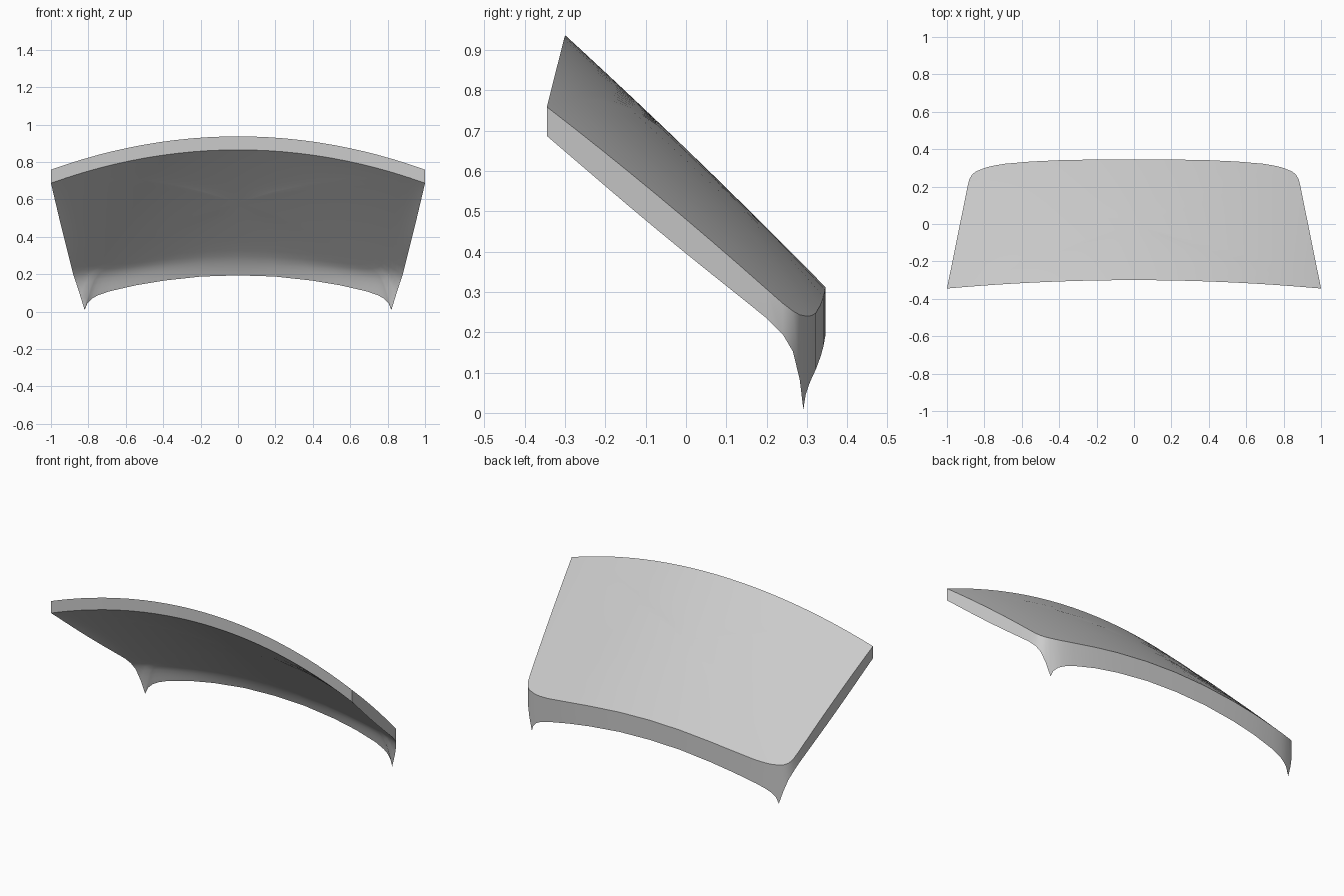
import bpy, bmesh, math

cube = bpy.data.objects.get("Cube")
if cube:
    bpy.data.objects.remove(cube, do_unlink=True)

SKIN = 0.072      # thickness away from the rear lip
LIP_REACH = 0.09  # how far the rear lip blends into the underside


def top_z(x, y):
    """Height of the sloping, crowned upper surface."""
    return 0.655 - 0.964 * y - 0.08 * y * y - (0.202 - 0.05 * y) * x * x


# Half outline as (x, y, wall depth): front edge, side edge, then rear lip
half = []
for i in range(13):
    x = i / 12
    half.append((x, -0.30 - 0.045 * x * x, SKIN))
for i in range(1, 9):
    t = i / 8
    half.append((1 - 0.11 * t, -0.345 + 0.545 * t, SKIN + 0.014 * math.sin(math.pi * t)))
half += [(0.88, 0.24, 0.077), (0.865, 0.265, 0.1), (0.843, 0.282, 0.16),
         (0.82, 0.291, 0.233), (0.805, 0.297, 0.195), (0.78, 0.305, 0.17),
         (0.75, 0.312, 0.155), (0.69, 0.322, 0.14), (0.55, 0.334, 0.128),
         (0.4, 0.341, 0.122), (0.2, 0.345, 0.118), (0, 0.346, 0.118)]
outline = half + [(-x, y, d) for x, y, d in half[-2:0:-1]]


def under_z(x, y, depth, dist):
    """Underside: constant skin that sweeps down into the lip at the rim."""
    t = max(0.0, 1 - dist / LIP_REACH)
    return top_z(x, y) - SKIN - (depth - SKIN) * t ** 2.5


def skin(bm, underside):
    """Concentric rings from the middle to the rim; returns the rim."""
    z = top_z(0, 0) - (SKIN if underside else 0)
    middle = bm.verts.new((0, 0, z))
    last = None
    for s in (0.2, 0.4, 0.6, 0.75, 0.83, 0.88, 0.92, 0.95, 0.97, 0.985, 1):
        ring = []
        for px, py, depth in outline:
            x, y = px * s, py * s
            dist = (1 - s) * math.hypot(px, py)
            z = under_z(x, y, depth, dist) if underside else top_z(x, y)
            ring.append(bm.verts.new((x, y, z)))
        n = len(ring)
        for i in range(n):
            j = (i + 1) % n
            if last:
                bm.faces.new((last[i], ring[i], ring[j], last[j]))
            else:
                bm.faces.new((middle, ring[i], ring[j]))
        last = ring
    return last


# Curved panel: upper skin, underside and the wall joining them
bm = bmesh.new()
upper, lower = skin(bm, False), skin(bm, True)
for i in range(len(upper)):
    j = (i + 1) % len(upper)
    bm.faces.new((upper[i], lower[i], lower[j], upper[j]))
bmesh.ops.recalc_face_normals(bm, faces=bm.faces)
mesh = bpy.data.meshes.new("curved_panel")
bm.to_mesh(mesh)
bm.free()
panel = bpy.data.objects.new("curved_panel", mesh)
bpy.context.collection.objects.link(panel)

# Plain grey finish
grey = bpy.data.materials.new("light_grey")
grey.use_nodes = True
color = (0.6, 0.6, 0.6, 1)
grey.diffuse_color = color
grey.node_tree.nodes["Principled BSDF"].inputs["Base Color"].default_value = color
mesh.materials.append(grey)

bpy.ops.object.select_all(action="DESELECT")
panel.select_set(True)
bpy.context.view_layer.objects.active = panel
bpy.ops.object.shade_smooth_by_angle(angle=math.radians(40))
